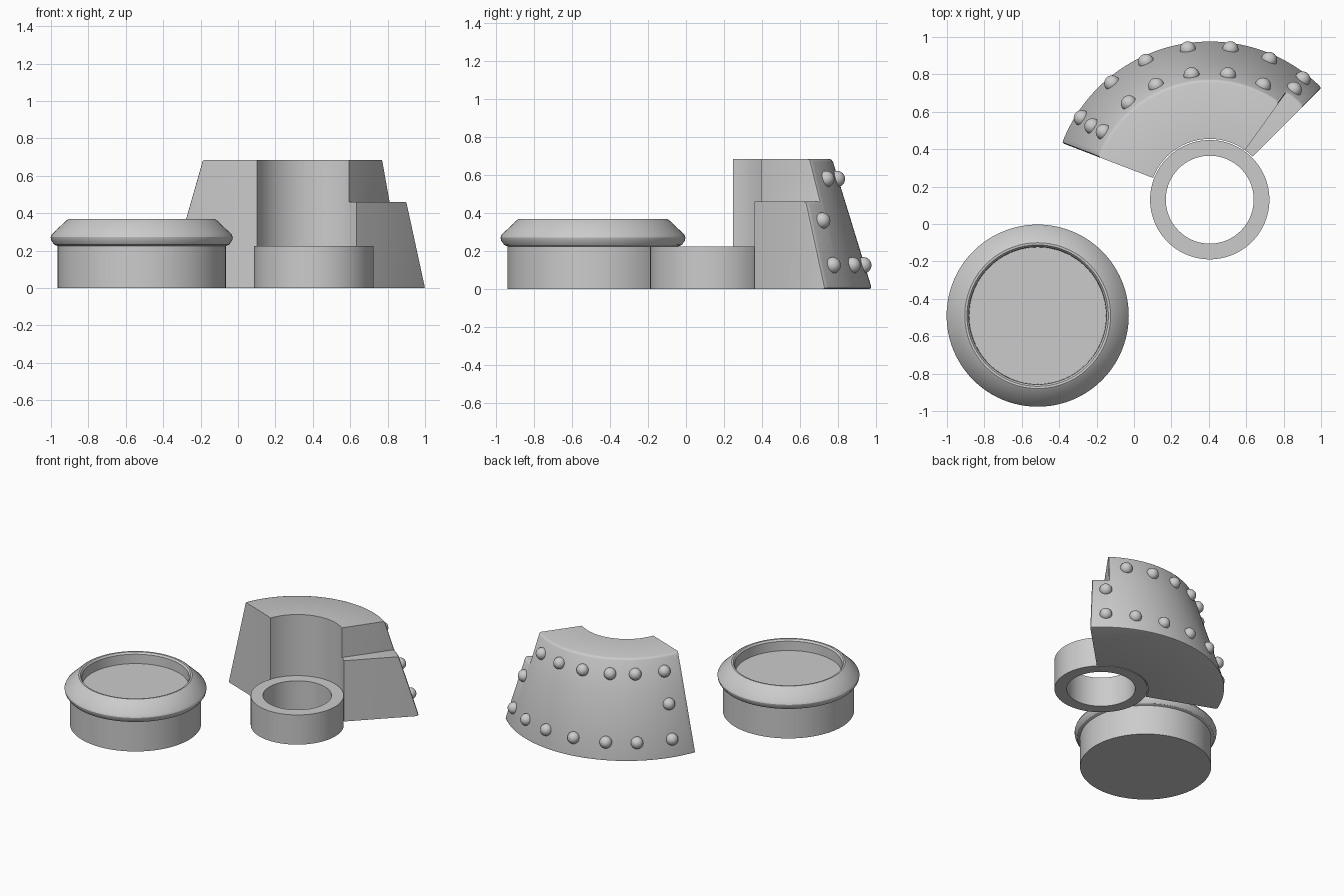
import bpy, bmesh, math
from mathutils import Vector

if "Cube" in bpy.data.objects:
    bpy.data.objects.remove(bpy.data.objects["Cube"])

grey = bpy.data.materials.new("plain grey")
grey.diffuse_color = (0.6, 0.6, 0.6, 1)
grey.use_nodes = True
grey.node_tree.nodes["Principled BSDF"].inputs["Base Color"].default_value = grey.diffuse_color
HUB = (0.405, 0.13)          # shared centre of collar and wedge
START, STEP, END = 45, 54.5, 159   # wedge angles in degrees


def finish(name, bm, loc=(0, 0, 0), angle=30):
    bmesh.ops.recalc_face_normals(bm, faces=bm.faces)
    mesh = bpy.data.meshes.new(name)
    bm.to_mesh(mesh)
    bm.free()
    mesh.materials.append(grey)
    obj = bpy.data.objects.new(name, mesh)
    obj.location = loc
    bpy.context.collection.objects.link(obj)
    bpy.ops.object.select_all(action='DESELECT')
    obj.select_set(True)
    bpy.context.view_layer.objects.active = obj
    bpy.ops.object.shade_smooth_by_angle(angle=math.radians(angle))
    return obj


def lathe(name, profile, loc, closed=False, steps=96):
    """Spin a (radius, z) profile around a vertical axis."""
    bm = bmesh.new()
    vs = [bm.verts.new((r, 0, z)) for r, z in profile]
    pairs = list(zip(vs, vs[1:])) + ([(vs[-1], vs[0])] if closed else [])
    edges = [bm.edges.new(p) for p in pairs]
    bmesh.ops.spin(bm, geom=vs + edges, cent=(0, 0, 0), axis=(0, 0, 1),
                   angle=math.tau, steps=steps)
    bmesh.ops.remove_doubles(bm, verts=bm.verts, dist=1e-5)
    return finish(name, bm, loc)


def outer_radius(z):
    return 0.85 - 0.21 * z / 0.685


# Round lid: drum, flared rim and recessed top
lathe("round_lid", [(0, 0), (0.45, 0), (0.45, 0.225), (0.468, 0.232),
                    (0.484, 0.255), (0.487, 0.272), (0.481, 0.287),
                    (0.402, 0.362), (0.39, 0.369), (0.378, 0.368),
                    (0.368, 0.355), (0.366, 0.285), (0, 0.285)],
      (-0.515, -0.49, 0))

# Collar: plain open ring
lathe("collar_ring", [(0.235, 0), (0.319, 0), (0.319, 0.225), (0.235, 0.225)],
      (*HUB, 0), closed=True)


# Wedge: curved block with a sloping back and a notch at one end
def ring_point(bm, r, deg, z):
    a = math.radians(deg)
    return bm.verts.new((r * math.cos(a), r * math.sin(a), z))


bm = bmesh.new()
R_IN, MID, TOP = 0.325, 0.46, 0.685
angles = [START + (STEP - START) * i / 5 for i in range(5)]
angles += [STEP + (END - STEP) * i / 48 for i in range(49)]
heights = (0, MID, TOP)
inner = [[ring_point(bm, R_IN, a, z) for z in heights] for a in angles]
outer = [[ring_point(bm, outer_radius(z), a, z) for z in heights] for a in angles]
for i in range(len(angles) - 1):
    top = 1 if i < 5 else 2      # the notch only reaches the middle level
    for wall in (inner, outer):
        for k in range(top):
            bm.faces.new((wall[i][k], wall[i + 1][k], wall[i + 1][k + 1], wall[i][k + 1]))
    for k in (0, top):
        bm.faces.new((inner[i][k], inner[i + 1][k], outer[i + 1][k], outer[i][k]))
for i, k in ((0, 0), (5, 1), (-1, 0), (-1, 1)):   # end walls and notch wall
    bm.faces.new((inner[i][k], outer[i][k], outer[i][k + 1], inner[i][k + 1]))
bmesh.ops.delete(bm, geom=[v for v in bm.verts if not v.link_faces], context='VERTS')
bmesh.ops.recalc_face_normals(bm, faces=bm.faces)
# Soften the border of the sloping back
rim = [e for e in bm.edges if e.is_manifold and e.calc_face_angle() > 0.6
       and all(v.co.xy.length > 0.6 for v in e.verts)]
bmesh.ops.bevel(bm, geom=rim, offset=0.015, segments=2, profile=0.5, affect='EDGES')
finish("curved_wedge", bm, (*HUB, 0), 40)

# Rivets: two rows along the sloping back, plus one at each end between them
rivets = [(a, 0.125) for a in (147.5, 130, 114.8, 98.3, 82.2, 67, 52.4)]
rivets += [(a, 0.58) for a in (147.5, 130, 115.2, 98.3, 81.7, 65)]
rivets += [(148, 0.36), (52.6, 0.36)]
for n, (deg, z) in enumerate(rivets):
    a, r = math.radians(deg), outer_radius(z)
    bm = bmesh.new()
    bmesh.ops.create_uvsphere(bm, u_segments=24, v_segments=12, radius=0.043)
    finish(f"rivet_{n + 1}", bm,
           (HUB[0] + r * math.cos(a), HUB[1] + r * math.sin(a), z), 60)
